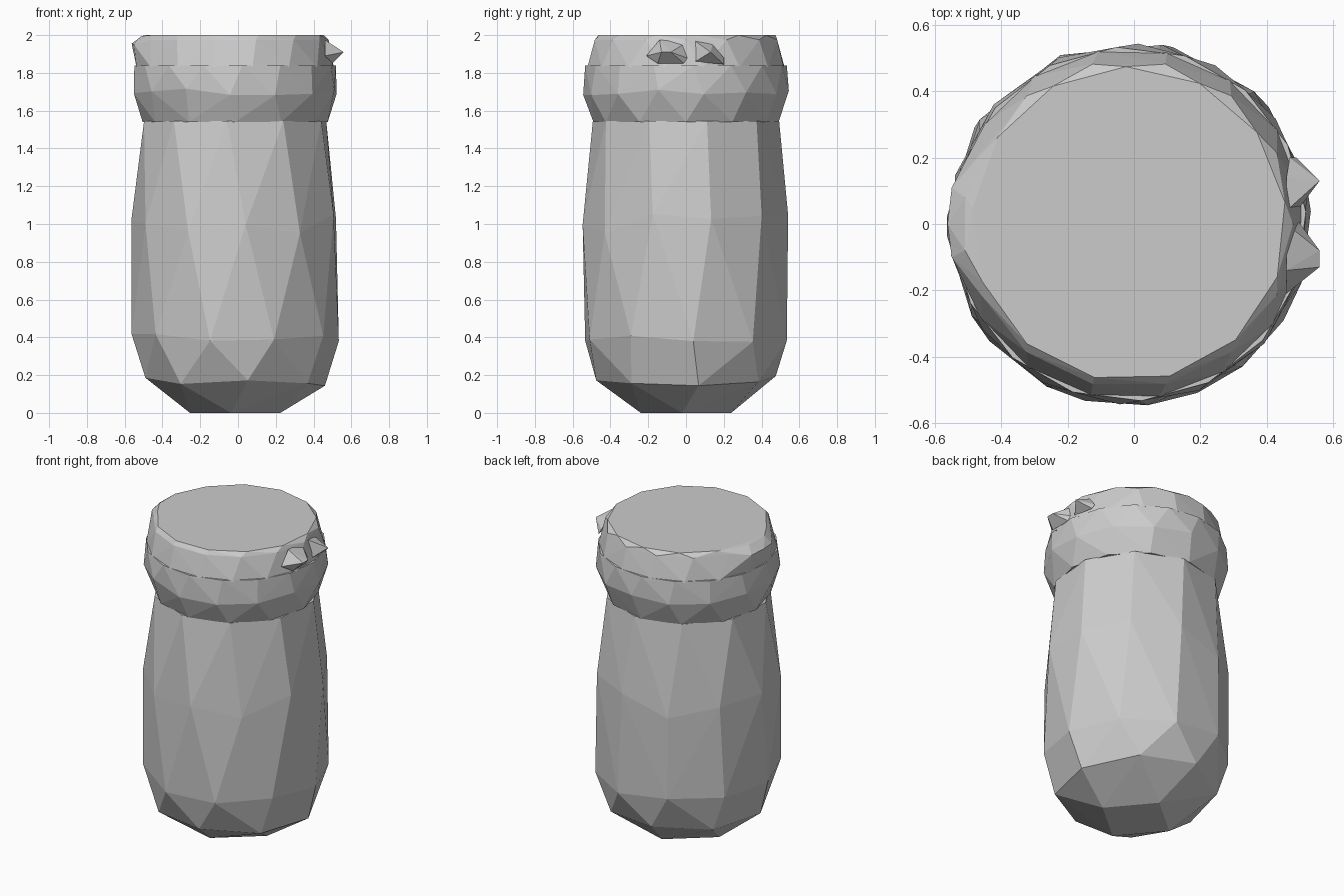
import bpy, bmesh, math, random

random.seed(4)
if "Cube" in bpy.data.objects:
    bpy.data.objects.remove(bpy.data.objects["Cube"], do_unlink=True)

GREY = (0.6, 0.6, 0.6, 1)
grey = bpy.data.materials.new("plain grey")
grey.use_nodes = True
grey.diffuse_color = GREY
grey.node_tree.nodes["Principled BSDF"].inputs["Base Color"].default_value = GREY

CX = -0.015


def ring(count, radius, z, start=0, wobble=0.0):
    """Points round the jar; start is in degrees, wobble shifts heights."""
    pts = []
    for i in range(count):
        a = math.radians(start) + math.tau * i / count
        pts.append((CX + radius * math.cos(a), radius * math.sin(a),
                    z + random.uniform(-wobble, wobble)))
    return pts


def faceted(name, points):
    """Wrap a faceted skin round the points."""
    bm = bmesh.new()
    for p in points:
        bm.verts.new(p)
    bmesh.ops.convex_hull(bm, input=bm.verts[:])
    bmesh.ops.delete(bm, geom=[v for v in bm.verts if not v.link_faces], context='VERTS')
    bmesh.ops.dissolve_limit(bm, angle_limit=0.02, verts=bm.verts[:], edges=bm.edges[:])
    bmesh.ops.recalc_face_normals(bm, faces=bm.faces[:])
    mesh = bpy.data.meshes.new(name)
    bm.to_mesh(mesh)
    bm.free()
    mesh.materials.append(grey)
    obj = bpy.data.objects.new(name, mesh)
    bpy.context.collection.objects.link(obj)
    return obj


# Jar body, tapering to a small foot
faceted("jar_body",
        ring(4, 0.24, 0, 85)
        + ring(8, 0.48, 0.17, 8, 0.03)
        + ring(10, 0.55, 0.4, 4, 0.03)
        + ring(11, 0.55, 1.0, 14, 0.06)
        + ring(10, 0.495, 1.545, 13))

# Rolled collar round the neck
faceted("collar",
        ring(12, 0.49, 1.54, 0)
        + ring(14, 0.545, 1.7, 10, 0.02)
        + ring(16, 0.535, 1.84, 4))

# Lid, pulled out on one side into a hinge lip
faceted("lid",
        ring(16, 0.53, 1.83, 10)
        + ring(14, 0.495, 1.975, 0)
        + ring(13, 0.475, 2.0, 8)
        + [(-0.55, 0.11, 1.95), (-0.563, 0, 1.955), (-0.55, -0.1, 1.95),
           (-0.51, 0.08, 1.995), (-0.51, -0.08, 1.995)])

# Two clasp knobs on the opposite side
faceted("clasp_knob_front", [
    (0.46, -0.21, 1.89), (0.46, -0.14, 1.975), (0.46, 0.0, 1.96),
    (0.48, 0.03, 1.87), (0.5, -0.15, 1.85), (0.5, -0.01, 1.85),
    (0.56, -0.13, 1.91), (0.56, -0.08, 1.91)])
faceted("clasp_knob_back", [
    (0.46, 0.04, 1.975), (0.5, 0.05, 1.86), (0.46, 0.14, 1.95),
    (0.49, 0.2, 1.845), (0.47, 0.2, 1.88), (0.56, 0.13, 1.91)])
